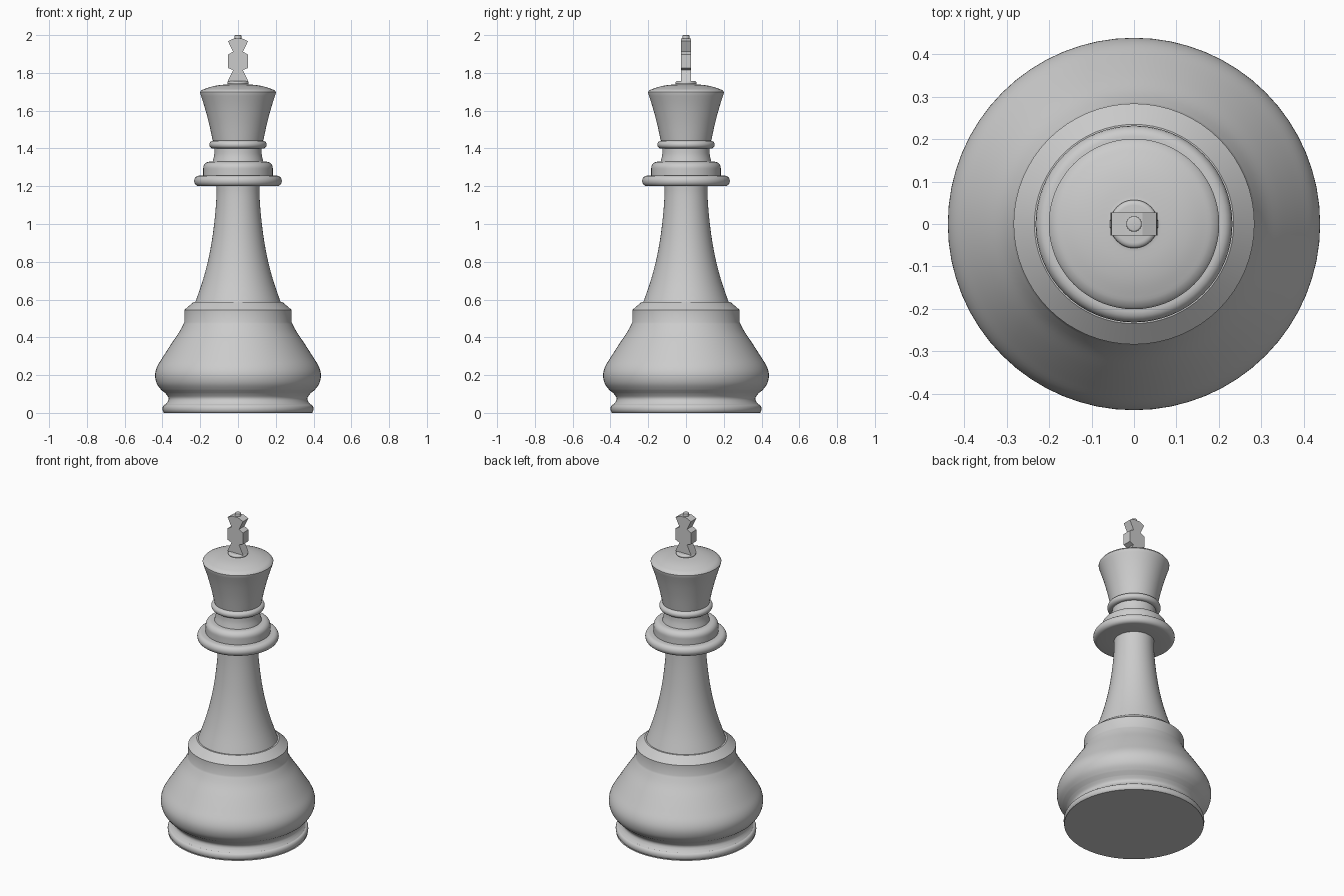
import bpy, bmesh, math

if "Cube" in bpy.data.objects:
    bpy.data.objects.remove(bpy.data.objects["Cube"])

SEG = 64


def finish(bm, name, angle=32):
    bmesh.ops.recalc_face_normals(bm, faces=bm.faces[:])
    me = bpy.data.meshes.new(name)
    bm.to_mesh(me)
    bm.free()
    ob = bpy.data.objects.new(name, me)
    bpy.context.collection.objects.link(ob)
    bpy.ops.object.select_all(action='DESELECT')
    ob.select_set(True)
    bpy.context.view_layer.objects.active = ob
    bpy.ops.object.shade_smooth_by_angle(angle=math.radians(angle))
    return ob


def curve(pts, n=4):
    """Smooth interpolation through (radius, height) points."""
    out = []
    p = [pts[0]] + pts + [pts[-1]]
    for i in range(1, len(p) - 2):
        a, b, c, d = p[i - 1:i + 3]
        for k in range(n):
            t = k / n
            out.append(tuple(0.5 * (2 * b[j] + (c[j] - a[j]) * t
                       + (2 * a[j] - 5 * b[j] + 4 * c[j] - d[j]) * t * t
                       + (3 * b[j] - a[j] - 3 * c[j] + d[j]) * t ** 3) for j in (0, 1)))
    return out + [pts[-1]]


def arc(r, z, rad_r, rad_z, a0, a1, n=8):
    """Elliptical edge rounding centred on (r, z)."""
    angs = [math.radians(a0 + (a1 - a0) * i / n) for i in range(n + 1)]
    return [(r + rad_r * math.cos(a), z + rad_z * math.sin(a)) for a in angs]


def lathe(name, profile):
    bm = bmesh.new()
    vs = [bm.verts.new((r, 0, z)) for r, z in profile]
    es = [bm.edges.new(e) for e in zip(vs, vs[1:])]
    bmesh.ops.spin(bm, geom=vs + es, cent=(0, 0, 0), axis=(0, 0, 1),
                   angle=math.tau, steps=SEG, use_duplicate=False)
    bmesh.ops.remove_doubles(bm, verts=bm.verts[:], dist=1e-5)
    return finish(bm, name)


# Foot rim, bulging base and chamfered shoulder
lathe("base", [(0, 0), (0.397, 0)] + arc(0.385, 0.022, 0.015, 0.022, -60, 90)
      + curve([(0.375, 0.055), (0.368, 0.07), (0.37, 0.085), (0.385, 0.105)])
      + curve([(0.405, 0.12), (0.43, 0.155), (0.439, 0.20), (0.428, 0.245),
               (0.395, 0.30), (0.35, 0.37), (0.31, 0.43), (0.284, 0.48)])
      + [(0.284, 0.545), (0.235, 0.587), (0.226, 0.587)])

# Tapering stem
lathe("stem", curve([(0.226, 0.587), (0.19, 0.69), (0.16, 0.80), (0.137, 0.92),
                     (0.121, 1.05), (0.114, 1.15), (0.114, 1.20)]))

# Wide collar with stepped ring above
lathe("collar", [(0.114, 1.20)] + arc(0.207, 1.228, 0.025, 0.028, -90, 90)
      + [(0.184, 1.256), (0.184, 1.29)] + arc(0.149, 1.296, 0.035, 0.034, 0, 90)
      + [(0.134, 1.33)])

# Neck and bead
lathe("neck", curve([(0.134, 1.33), (0.126, 1.365), (0.124, 1.40)])
      + arc(0.13, 1.42, 0.022, 0.021, -90, 90) + [(0.134, 1.442)])

# Flared head with low dome and finial seat
lathe("head", curve([(0.134, 1.442), (0.153, 1.53), (0.177, 1.62), (0.20, 1.69)])
      + [(0.201, 1.698), (0.195, 1.707)]
      + curve([(0.18, 1.714), (0.14, 1.727), (0.10, 1.735), (0.058, 1.739)])
      + arc(0.044, 1.747, 0.013, 0.010, -40, 90) + [(0, 1.757)])

# Flared cross: half outline mirrored and extruded in depth
half = [(0.055, 1.755), (0.026, 1.815), (0.054, 1.826), (0.054, 1.897),
        (0.026, 1.912), (0.053, 1.968), (0.02, 1.983)]
bm = bmesh.new()
outline = half + [(-x, z) for x, z in reversed(half)]
face = bm.faces.new([bm.verts.new((x, -0.027, z)) for x, z in outline])
ext = bmesh.ops.extrude_face_region(bm, geom=[face])
moved = [g for g in ext["geom"] if isinstance(g, bmesh.types.BMVert)]
bmesh.ops.translate(bm, verts=moved, vec=(0, 0.054, 0))
finish(bm, "cross", 10)

# Small button on top of the cross
lathe("cross_button", [(0.018, 1.975)] + arc(0.014, 1.996, 0.004, 0.004, 0, 90, 3) + [(0, 2.0)])
